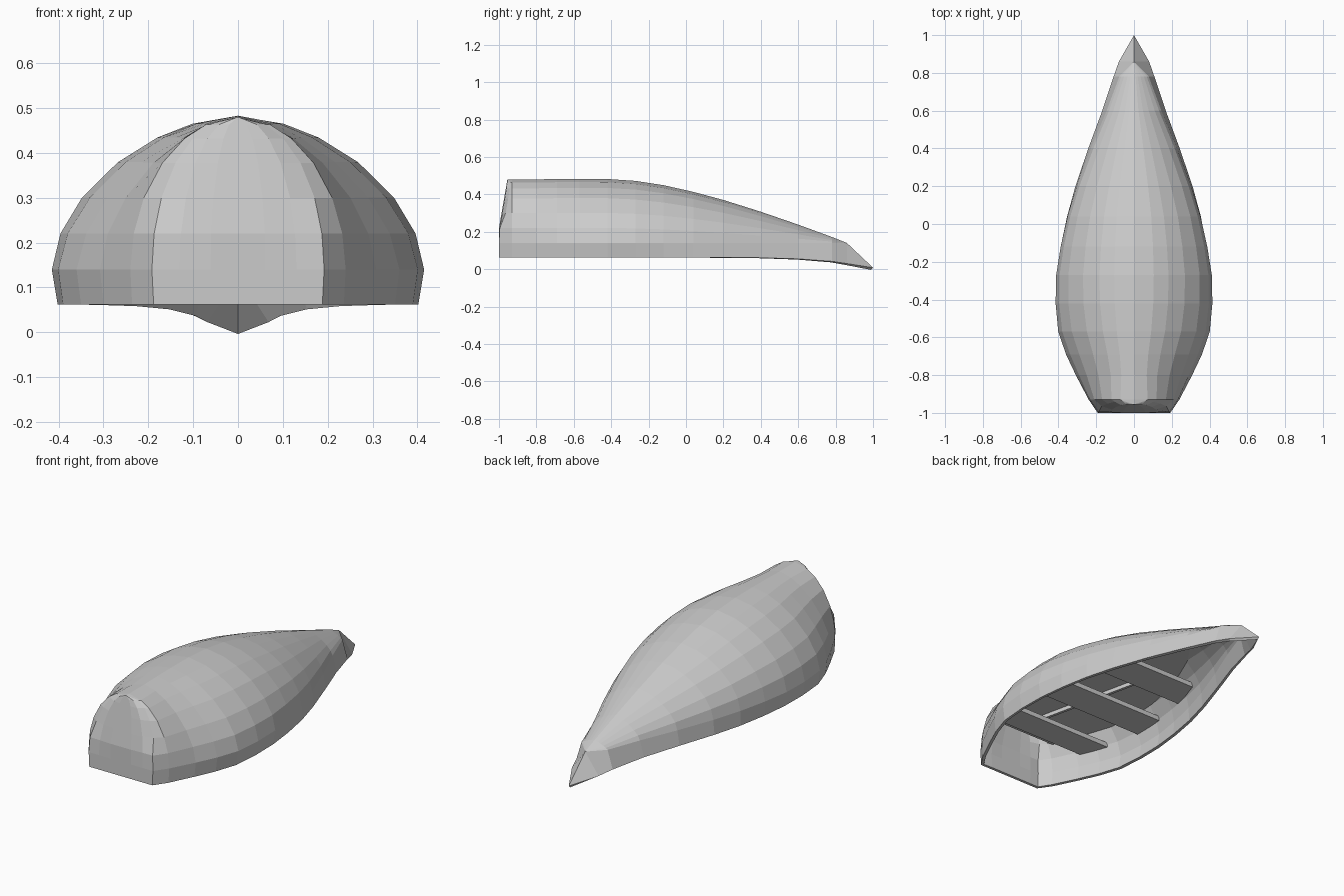
import bpy, bmesh, math
from mathutils import Vector

if "Cube" in bpy.data.objects:
    bpy.data.objects.remove(bpy.data.objects["Cube"])

grey = bpy.data.materials.new("plain grey")
grey.diffuse_color = (0.6, 0.6, 0.6, 1)
grey.use_nodes = True
grey.node_tree.nodes["Principled BSDF"].inputs["Base Color"].default_value = grey.diffuse_color

# Hull stations: y, rim half width, rim z, chine half width (z 0.14), keel z, roundness
STATIONS = [
    (-1.00, .188, .062, .192, .480, 2.05),
    (-.93, .236, .062, .240, .480, 1.95),
    (-.80, .300, .062, .308, .480, 1.65),
    (-.69, .350, .062, .360, .482, 1.62),
    (-.57, .390, .062, .401, .483, 1.68),
    (-.42, .402, .062, .415, .482, 1.75),
    (-.27, .400, .062, .412, .472, 1.78),
    (-.12, .383, .062, .388, .449, 1.80),
    (.04, .354, .062, .352, .413, 1.80),
    (.20, .310, .062, .303, .370, 1.75),
    (.40, .242, .061, .228, .307, 1.65),
    (.60, .168, .055, .145, .238, 1.45),
    (.78, .108, .042, .078, .172, 1.25),
    (.86, .080, .030, .0, .140, 1.25),
    (1.00, .0, .008, .0, .008, 1.25),
]
CHINE = .14
LEVELS = (0, .235, .47, .70, .86, .95, 1)


def finish(bm, name):
    mesh = bpy.data.meshes.new(name)
    bm.to_mesh(mesh)
    bm.free()
    ob = bpy.data.objects.new(name, mesh)
    bpy.context.collection.objects.link(ob)
    mesh.materials.append(grey)
    return ob


def half_width(y, z):
    """Half width of the hull at a height above the chine."""
    for a, b in zip(STATIONS, STATIONS[1:]):
        if a[0] <= y <= b[0]:
            t = (y - a[0]) / (b[0] - a[0])
            w, k, p = (a[i] + (b[i] - a[i]) * t for i in (3, 4, 5))
            u = min(1, max(0, (z - CHINE) / max(k - CHINE, .001)))
            return w * (1 - u ** p) ** (1 / p)
    return 0


def lean(z):
    """Forward lean of the transom above its upright lower part."""
    return .045 * min(1, max(0, (z - .22) / .26))


def section(s):
    """Half section from rim to keel."""
    y, rw, rz, cw, kz, p = s
    pts = [Vector((rw, y, rz))]
    for u in LEVELS:
        z = CHINE + (kz - CHINE) * u if kz > CHINE - .05 else kz
        w = cw * max(0, 1 - u ** p) ** (1 / p)
        back = 0
        if y == -1:
            back = lean(z) + .022 * min(1, max(0, (z - .2) / .1)) * (w > 0)
        pts.append(Vector((w, y + back, z)))
    return pts


# Hull shell, lofted and given thickness
bm = bmesh.new()
rings = []
for s in STATIONS:
    half = section(s)
    other = [Vector((-p.x, p.y, p.z)) for p in half[-2::-1]]
    rings.append([bm.verts.new(p) for p in half + other])
n = len(rings[0])
for a, b in zip(rings, rings[1:]):
    for j in range(n - 1):
        bm.faces.new((a[j], b[j], b[j + 1], a[j + 1]))
# Transom: rows of facets bulging slightly towards the stern
r = rings[0]
rows = []
for j in range(n // 2):
    a, b = r[j], r[n - 1 - j]
    mid = [bm.verts.new((a.co.x * f, -1 + lean(a.co.z) + .004 * (abs(f) > .5) * (a.co.z > .21), a.co.z))
           for f in (.68, .32, -.32, -.68)]
    rows.append([a] + mid + [b])
for lo, hi in zip(rows, rows[1:]):
    for i in range(5):
        bm.faces.new((lo[i], hi[i], hi[i + 1], lo[i + 1]))
for i in range(5):
    bm.faces.new((rows[-1][i], r[n // 2], rows[-1][i + 1]))
bmesh.ops.remove_doubles(bm, verts=bm.verts, dist=.0005)
bmesh.ops.dissolve_degenerate(bm, dist=.0003, edges=bm.edges)
bmesh.ops.recalc_face_normals(bm, faces=bm.faces)
bm.normal_update()
if sum(f.normal.z * f.calc_area() for f in bm.faces) < 0:
    bmesh.ops.reverse_faces(bm, faces=bm.faces)
hull = finish(bm, "hull")
mod = hull.modifiers.new("thickness", 'SOLIDIFY')
mod.thickness = .016
mod.offset = -1


def board(name, ys, z0, z1):
    """Flat board fitted between the hull sides."""
    bm = bmesh.new()
    ws = [max(.004, half_width(y, z1) - .012) for y in ys]
    outline = list(zip(ws, ys)) + [(-w, y) for w, y in zip(ws[::-1], ys[::-1])]
    f = bm.faces.new([bm.verts.new((x, y, z0)) for x, y in outline])
    ext = bmesh.ops.extrude_face_region(bm, geom=[f])
    vs = [v for v in ext["geom"] if isinstance(v, bmesh.types.BMVert)]
    bmesh.ops.translate(bm, verts=vs, vec=(0, 0, z1 - z0))
    bmesh.ops.recalc_face_normals(bm, faces=bm.faces)
    return finish(bm, name)


# Floor boards
board("floor", [-.90 + i * .0825 for i in range(17)], .285, .295)

# Three cross seats
for i, (y, h) in enumerate(((-.70, .075), (-.335, .09), (.04, .09))):
    board("seat_%d" % (i + 1), [y - h, y, y + h], .2, .226)

# Thin batten lying on the floor
bm = bmesh.new()
bmesh.ops.create_cube(bm, size=1)
bmesh.ops.scale(bm, verts=bm.verts, vec=(.015, .7, .022))
batten = finish(bm, "floor_batten")
batten.location = (-.055, -.37, .275)
batten.rotation_euler.z = math.atan2(.15, .67)
